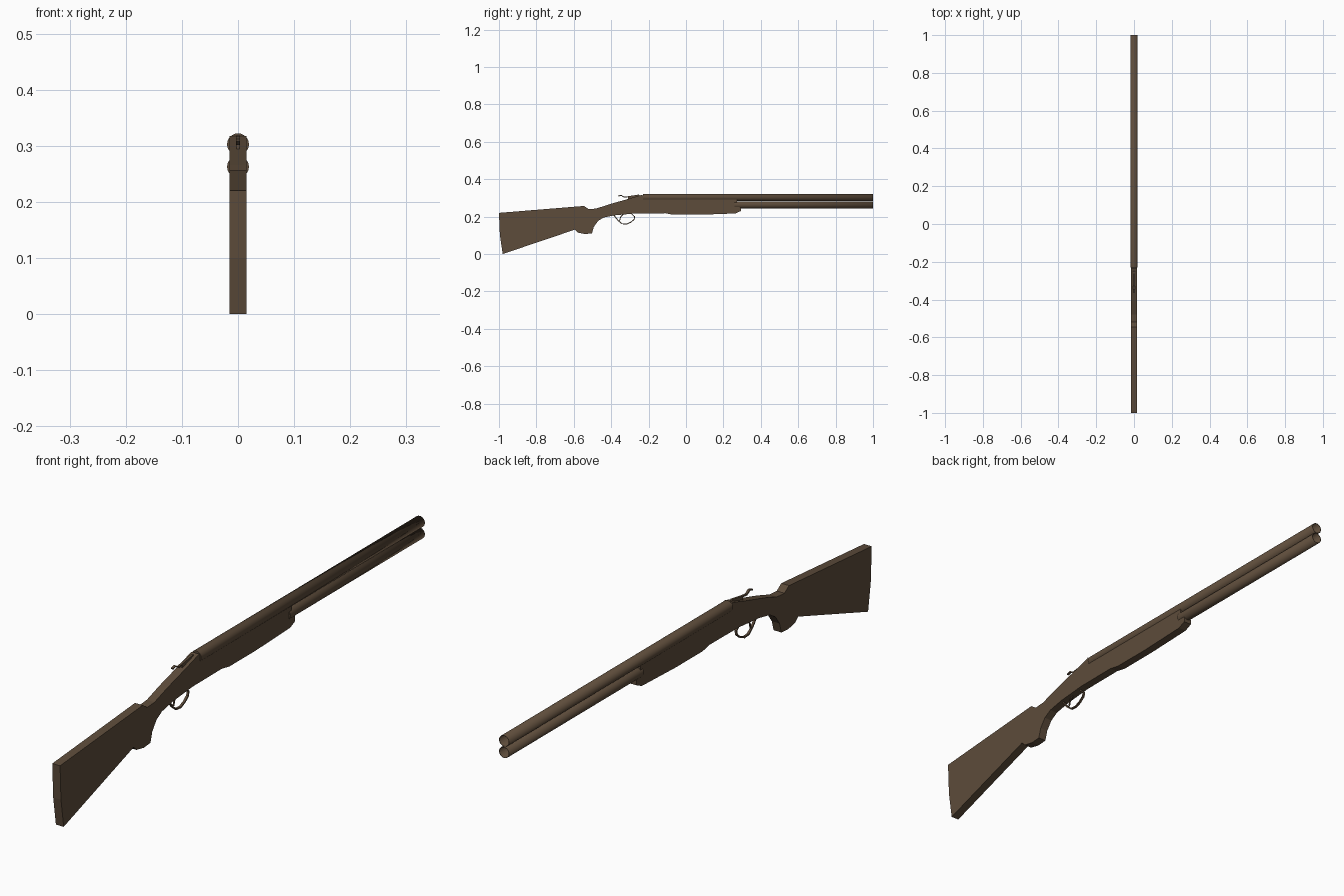
import bpy, bmesh, math
from mathutils import Matrix

if "Cube" in bpy.data.objects:
    bpy.data.objects.remove(bpy.data.objects["Cube"])

mat = bpy.data.materials.new("dark_walnut")
mat.diffuse_color = (0.11, 0.072, 0.043, 1)
mat.use_nodes = True
mat.node_tree.nodes["Principled BSDF"].inputs["Base Color"].default_value = mat.diffuse_color


def add_object(name, bm):
    bmesh.ops.recalc_face_normals(bm, faces=bm.faces)
    mesh = bpy.data.meshes.new(name)
    bm.to_mesh(mesh)
    bm.free()
    mesh.materials.append(mat)
    obj = bpy.data.objects.new(name, mesh)
    bpy.context.collection.objects.link(obj)
    return obj


def slab(name, profile, half_width):
    """Side profile (y, z) extruded across x."""
    bm = bmesh.new()
    face = bm.faces.new([bm.verts.new((-half_width, y, z)) for y, z in profile])
    out = bmesh.ops.extrude_face_region(bm, geom=[face])
    verts = [v for v in out["geom"] if isinstance(v, bmesh.types.BMVert)]
    bmesh.ops.translate(bm, verts=verts, vec=(2 * half_width, 0, 0))
    return add_object(name, bm)


def ribbon(name, path, half_width, thickness=0.005):
    """Bent metal strip following a (y, z) path."""
    bm = bmesh.new()
    rows = [[bm.verts.new((s * half_width, y, z)) for s in (-1, 1)] for y, z in path]
    for a, b in zip(rows, rows[1:]):
        bm.faces.new((a[0], a[1], b[1], b[0]))
    obj = add_object(name, bm)
    mod = obj.modifiers.new("thickness", "SOLIDIFY")
    mod.thickness = thickness
    mod.offset = 0
    return obj


def barrel(name, y0, y1, z, radius, sides=24):
    """Tube with a closed breech and an open muzzle."""
    bm = bmesh.new()
    turn = Matrix.Translation((0, (y0 + y1) / 2, z)) @ Matrix.Rotation(math.pi / 2, 4, "X")
    bmesh.ops.create_cone(bm, cap_ends=True, segments=sides, radius1=radius,
                          radius2=radius, depth=y1 - y0, matrix=turn)
    muzzle = [f for f in bm.faces if f.calc_center_median().y > y1 - 0.001]
    bmesh.ops.delete(bm, geom=muzzle, context="FACES_ONLY")
    obj = add_object(name, bm)
    mod = obj.modifiers.new("wall", "SOLIDIFY")
    mod.thickness = 0.002
    bpy.context.view_layer.objects.active = obj
    obj.select_set(True)
    bpy.ops.object.shade_smooth_by_angle(angle=math.radians(35))
    obj.select_set(False)
    return obj


# Stock, grip, receiver and fore-end share one flat-sided silhouette
slab("stock_and_receiver", [
    (-1.0, 0.22), (-0.995, 0.10), (-0.98, 0.0), (-0.595, 0.13), (-0.58, 0.115),
    (-0.54, 0.107), (-0.503, 0.11), (-0.493, 0.145), (-0.47, 0.177),
    (-0.44, 0.195), (-0.38, 0.207), (-0.27, 0.217), (-0.11, 0.218),
    (-0.07, 0.21), (0.075, 0.21), (0.265, 0.217), (0.293, 0.23),
    (0.293, 0.248), (0.272, 0.256), (0.272, 0.298), (-0.21, 0.298),
    (-0.235, 0.317), (-0.30, 0.297), (-0.41, 0.266), (-0.48, 0.243),
    (-0.52, 0.24), (-0.545, 0.257)], 0.015)

# Over-and-under barrels
barrel("upper_barrel", -0.23, 1.0, 0.3025, 0.0195)
barrel("lower_barrel", 0.26, 1.0, 0.2625, 0.0195)

# Trigger guard loop and trigger
ribbon("trigger_guard", [
    (-0.385, 0.207), (-0.362, 0.178), (-0.342, 0.162), (-0.318, 0.16),
    (-0.295, 0.17), (-0.277, 0.185), (-0.275, 0.20), (-0.295, 0.218)], 0.004)
ribbon("trigger", [(-0.335, 0.214), (-0.35, 0.197), (-0.355, 0.178)], 0.002)

# Opening lever on the tang, with its pivot block
ribbon("top_lever", [
    (-0.362, 0.310), (-0.347, 0.314), (-0.33, 0.304), (-0.305, 0.307),
    (-0.25, 0.316)], 0.004)
slab("lever_pivot", [(-0.31, 0.29), (-0.25, 0.30), (-0.25, 0.317), (-0.31, 0.306)], 0.003)
